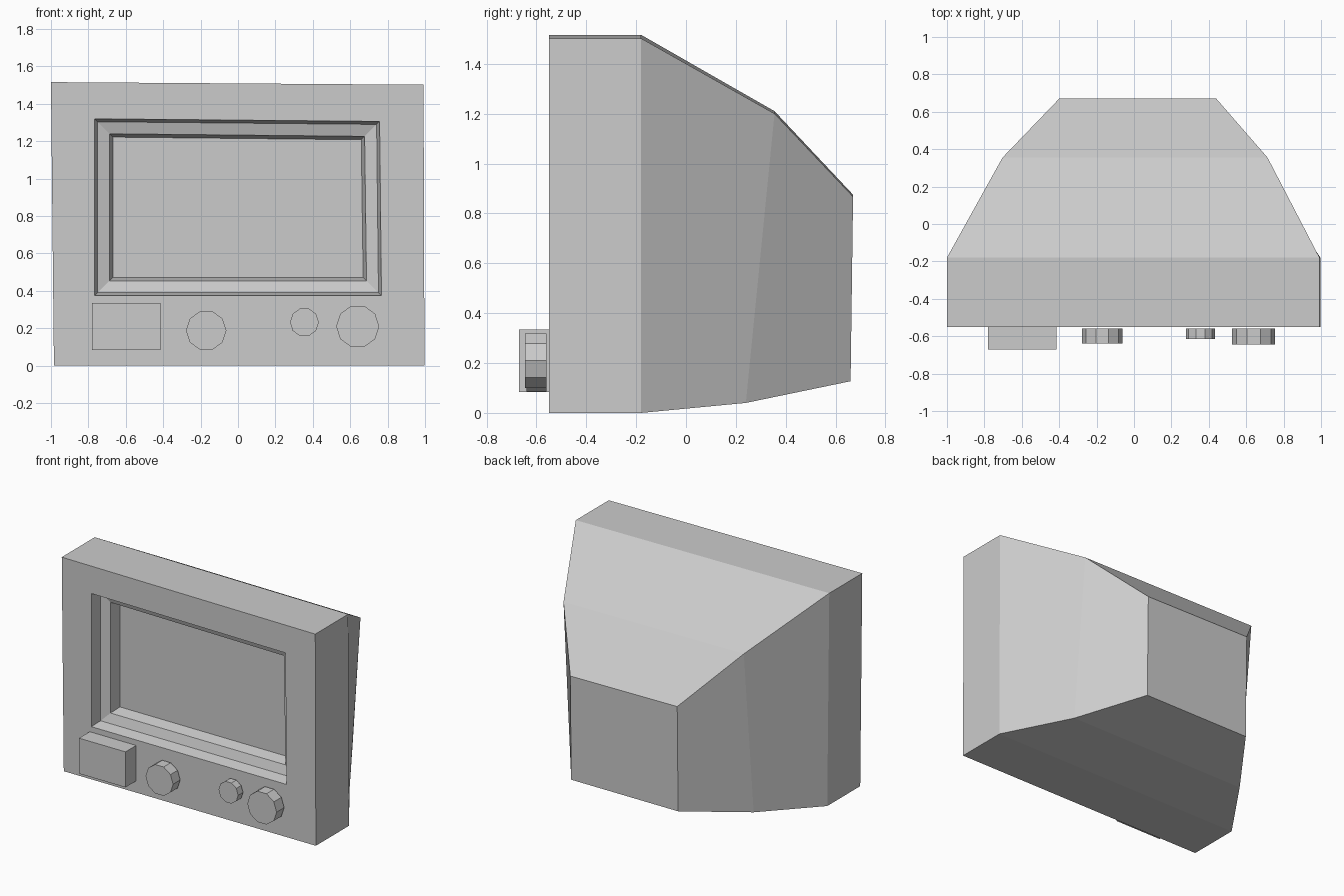
import bpy
import bmesh
import math
from mathutils import Matrix

cube = bpy.data.objects.get("Cube")
if cube:
    bpy.data.objects.remove(cube, do_unlink=True)

# One plain grey for the whole monitor
grey = bpy.data.materials.new("plain grey")
grey.use_nodes = True
COLOUR = (0.6, 0.6, 0.6, 1)
grey.diffuse_color = COLOUR
grey.node_tree.nodes["Principled BSDF"].inputs["Base Color"].default_value = COLOUR


def finish(bm, name):
    bmesh.ops.recalc_face_normals(bm, faces=bm.faces)
    mesh = bpy.data.meshes.new(name)
    bm.to_mesh(mesh)
    bm.free()
    mesh.materials.append(grey)
    obj = bpy.data.objects.new(name, mesh)
    bpy.context.collection.objects.link(obj)
    return obj


def loft(name, rings):
    """Join four-cornered rings in order and cap both ends."""
    bm = bmesh.new()
    loops = [[bm.verts.new(p) for p in ring] for ring in rings]
    for a, b in zip(loops, loops[1:]):
        for i in range(4):
            j = (i + 1) % 4
            bm.faces.new((a[i], a[j], b[j], b[i]))
    bm.faces.new(loops[0])
    bm.faces.new(loops[-1])
    return finish(bm, name)


def slab(y, corners):
    return [(x, y, z) for x, z in corners]


def opening(y, inset):
    """Slightly crooked screen opening, shrunk by an inset."""
    s = inset
    return slab(y, [(-0.767 + s, 1.32 - s), (0.757 - s, 1.306 - s),
                    (0.767 - s, 0.374 + s), (-0.767 + s, 0.374 + s)])


# Casing: screen wall, sloped bezel, front slab and tapering back in one skin
FRONT, SLAB_BACK = -0.55, -0.18
outline = [(-1, 1.516), (0.992, 1.502), (0.997, 0), (-0.984, 0)]
casing = loft("casing", [
    opening(FRONT + 0.18, 0.098),
    opening(FRONT + 0.10, 0.08),
    opening(FRONT + 0.08, 0.016),
    opening(FRONT, 0),
    slab(FRONT, outline),
    slab(SLAB_BACK, outline),
    [(-0.703, 0.355, 1.21), (0.714, 0.355, 1.20),
     (0.71, 0.24, 0.04), (-0.70, 0.24, 0.04)],
    [(-0.40, 0.67, 0.875), (0.44, 0.67, 0.867),
     (0.44, 0.66, 0.127), (-0.40, 0.66, 0.127)],
])

# Square switch box on the lower front
box = [(-0.78, 0.335), (-0.415, 0.335), (-0.415, 0.083), (-0.78, 0.083)]
loft("switch_box", [slab(-0.67, box), slab(FRONT, box)])


# Ten-sided control knobs
def knob(name, x, z, radius, y_front, y_back):
    bm = bmesh.new()
    place = Matrix.Translation((x, (y_front + y_back) / 2, z)) @ Matrix.Rotation(math.pi / 2, 4, "X")
    bmesh.ops.create_cone(bm, cap_ends=True, segments=10, radius1=radius, radius2=radius,
                          depth=y_back - y_front, matrix=place)
    # put a corner on the horizontal axis so the top is flat
    angle = min(math.atan2(v.co.z - z, v.co.x - x) % (math.pi / 5) for v in bm.verts)
    bmesh.ops.rotate(bm, verts=bm.verts, cent=(x, 0, z), matrix=Matrix.Rotation(angle, 3, "Y"))
    finish(bm, name)


knob("left_knob", -0.17, 0.188, 0.108, -0.64, -0.56)
knob("small_knob", 0.355, 0.232, 0.077, -0.615, -0.56)
knob("right_knob", 0.64, 0.21, 0.115, -0.645, -0.56)
